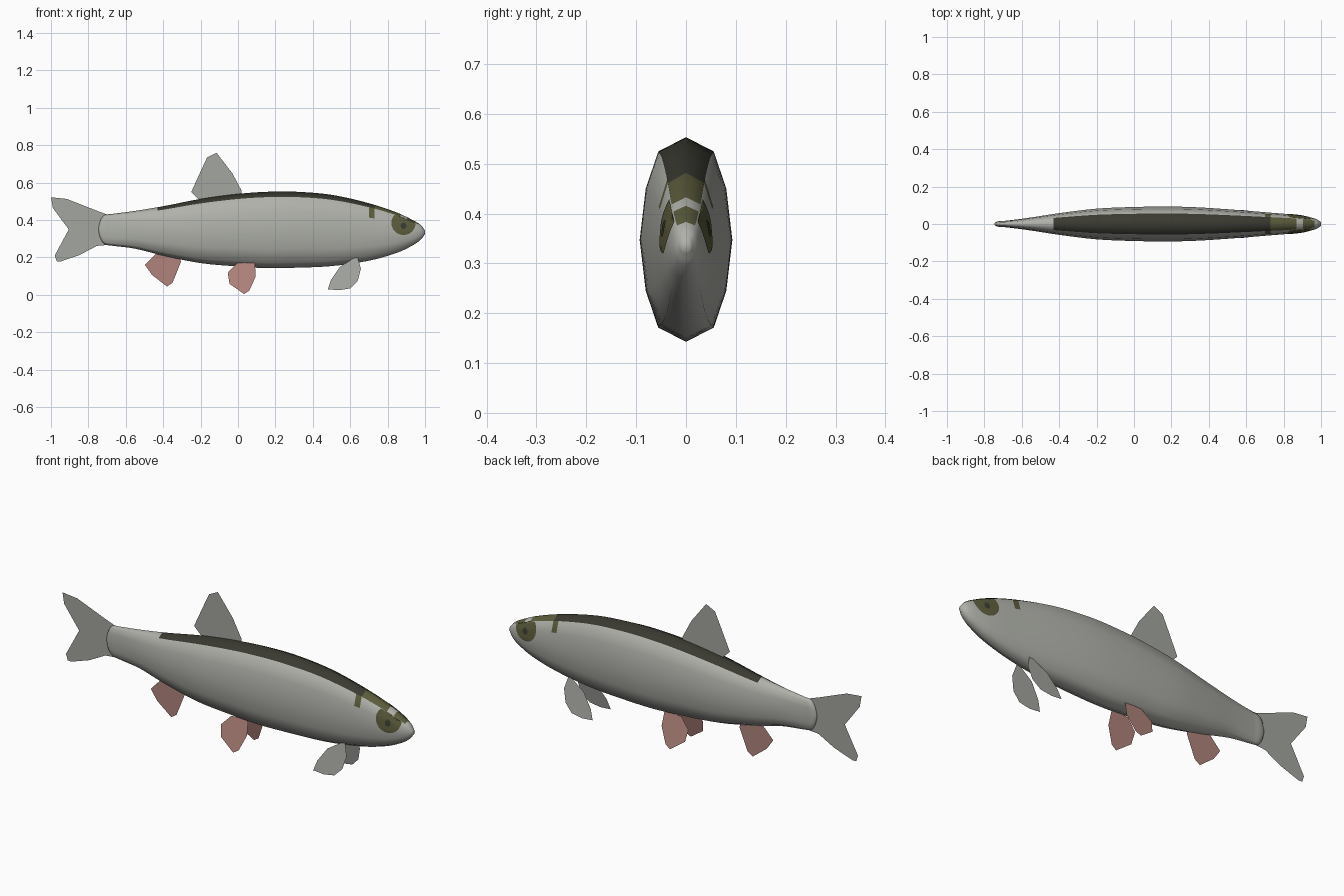
import bpy, bmesh, math

if "Cube" in bpy.data.objects:
    bpy.data.objects.remove(bpy.data.objects["Cube"])

def material(name, rgb):
    m = bpy.data.materials.new(name)
    m.diffuse_color = (*rgb, 1)
    m.use_nodes = True
    m.node_tree.nodes["Principled BSDF"].inputs["Base Color"].default_value = m.diffuse_color
    return m

SILVER = material("silver grey", (0.43, 0.44, 0.40))
DARK = material("dark back", (0.042, 0.042, 0.031))
OLIVE = material("olive head", (0.105, 0.105, 0.045))
PINK = material("pink fin", (0.44, 0.23, 0.20))
FIN = material("grey fin", (0.37, 0.38, 0.35))
PUPIL = material("dark pupil", (0.04, 0.045, 0.03))

def make_object(name, verts, faces, mats, smooth=False):
    me = bpy.data.meshes.new(name)
    me.from_pydata(verts, [], faces)
    for m in mats:
        me.materials.append(m)
    for p in me.polygons:
        p.use_smooth = smooth
    ob = bpy.data.objects.new(name, me)
    bpy.context.collection.objects.link(ob)
    return ob

# Body stations: x, top z, bottom z, half width
STATIONS = [
    (-0.745, 0.365, 0.335, 0.006), (-0.735, 0.400, 0.300, 0.012),
    (-0.715, 0.426, 0.272, 0.016), (-0.68, 0.432, 0.264, 0.018),
    (-0.55, 0.449, 0.247, 0.035), (-0.40, 0.474, 0.210, 0.058),
    (-0.20, 0.513, 0.170, 0.082), (0.0, 0.540, 0.152, 0.091),
    (0.15, 0.551, 0.143, 0.093), (0.30, 0.552, 0.145, 0.091),
    (0.50, 0.535, 0.154, 0.079), (0.70, 0.490, 0.183, 0.063),
    (0.85, 0.440, 0.225, 0.050), (0.94, 0.397, 0.268, 0.036),
    (0.98, 0.371, 0.298, 0.024), (1.0, 0.345, 0.325, 0.010)]

# Twelve-sided cross-section, right half from top to bottom
HALF = [(0, 1), (0.6, 0.86), (0.87, 0.5), (1, 0),
        (0.87, -0.5), (0.6, -0.86), (0, -1)]
RING = HALF + [(-y, z) for y, z in HALF[-2:0:-1]]

def section(x):
    """Smoothly interpolated (top, bottom, half width) at x."""
    i = 0
    while i < len(STATIONS) - 2 and x > STATIONS[i + 1][0]:
        i += 1
    b, c = STATIONS[i], STATIONS[i + 1]
    a, d = STATIONS[max(i - 1, 0)], STATIONS[min(i + 2, len(STATIONS) - 1)]
    span = c[0] - b[0]
    t = (x - b[0]) / span
    out = []
    for k in (1, 2, 3):
        m0 = (c[k] - a[k]) / (c[0] - a[0]) * span
        m1 = (d[k] - b[k]) / (d[0] - b[0]) * span
        out.append((2*t**3 - 3*t*t + 1) * b[k] + (t**3 - 2*t*t + t) * m0
                   + (3*t*t - 2*t**3) * c[k] + (t**3 - t*t) * m1)
    return out

def side_y(x, z):
    """Half width of the body surface at x, z."""
    top, bot, w = section(x)
    t = (z - (top + bot) / 2) / ((top - bot) / 2)
    t = max(-1, min(1, t))
    for (y0, z0), (y1, z1) in zip(HALF, HALF[1:]):
        if t >= z1:
            return w * (y0 + (y1 - y0) * (z0 - t) / (z0 - z1))
    return 0

# Body with dark back and olive crown on the upper facets
xs = [STATIONS[0][0]]
for s, e in zip(STATIONS, STATIONS[1:]):
    xs += [s[0] + (e[0] - s[0]) * k / 5 for k in range(1, 6)]
verts, faces = [], []
n = len(RING)
for x in xs:
    top, bot, w = section(x)
    mid, h = (top + bot) / 2, (top - bot) / 2
    verts += [(x, y * w, mid + z * h) for y, z in RING]
for i in range(len(xs) - 1):
    for j in range(n):
        k = (j + 1) % n
        faces.append((i*n + j, i*n + k, (i+1)*n + k, (i+1)*n + j))
faces.append(tuple(range(n)))
faces.append(tuple(reversed(range((len(xs) - 1) * n, len(xs) * n))))
body = make_object("body", verts, faces, [SILVER, DARK, OLIVE], True)
for p in body.data.polygons[:-2]:
    x = p.center.x
    if p.index % n in (0, n - 1):
        if -0.42 < x < 0.73:
            p.material_index = 1
        elif 0.73 < x < 0.865 or 0.90 < x < 0.965:
            p.material_index = 2
    elif p.index % n in (1, n - 2) and 0.69 < x < 0.745:
        p.material_index = 2
bm = bmesh.new()
bm.from_mesh(body.data)
bmesh.ops.recalc_face_normals(bm, faces=bm.faces)
bm.to_mesh(body.data)
bm.free()

# Eye patches and pupils: thin discs lying on the head surface
def surface_disc(name, cx, cz, rx, rz, lift, mat):
    rings, seg = 6, 24
    for side, label in ((-1, "right"), (1, "left")):
        pts = [(cx, cz)]
        for r in range(1, rings + 1):
            for s in range(seg):
                a = 2 * math.pi * s / seg
                pts.append((cx + rx * r / rings * math.cos(a),
                            cz + rz * r / rings * math.sin(a)))
        vs = []
        for x, z in pts:
            top, bot, w = section(x)
            z = min(z, (top + bot) / 2 + 0.86 * (top - bot) / 2)
            vs.append((x, side * (side_y(x, z) + lift), z))
        fs = [(0, 1 + s, 1 + (s + 1) % seg) for s in range(seg)]
        for r in range(rings - 1):
            o = 1 + r * seg
            for s in range(seg):
                t = (s + 1) % seg
                fs.append((o + s, o + seg + s, o + seg + t, o + t))
        if side > 0:
            fs = [f[::-1] for f in fs]
        make_object(name + "_" + label, vs, fs, [mat], True)

surface_disc("eye_patch", 0.885, 0.385, 0.065, 0.065, 0.003, OLIVE)
surface_disc("pupil", 0.885, 0.37, 0.015, 0.017, 0.0055, PUPIL)

# Fins: flat single sheets, paired ones leaning slightly outwards
def fin(name, outline, mat, y_top=0.0, y_low=0.0):
    hi, lo = max(p[1] for p in outline), min(p[1] for p in outline)
    vs = [(x, y_top + (y_low - y_top) * (hi - z) / (hi - lo), z)
          for x, z in outline]
    make_object(name, vs, [tuple(range(len(vs)))], [mat])

fin("dorsal_fin", [(-0.25, 0.55), (-0.20, 0.66), (-0.165, 0.735), (-0.115, 0.76),
    (-0.03, 0.65), (0.02, 0.555), (0.02, 0.52), (-0.2, 0.50)], FIN)
fin("tail_fin", [(-0.70, 0.43), (-0.755, 0.45), (-0.915, 0.513), (-1.0, 0.522),
    (-0.99, 0.465), (-0.905, 0.35), (-0.98, 0.21), (-0.97, 0.18), (-0.95, 0.178),
    (-0.845, 0.214), (-0.755, 0.262), (-0.70, 0.267)], FIN)
fin("anal_fin", [(-0.43, 0.23), (-0.497, 0.16), (-0.46, 0.107), (-0.38, 0.045),
    (-0.35, 0.065), (-0.305, 0.176), (-0.31, 0.205)], PINK)
for side, label in ((-1, "right"), (1, "left")):
    fin("pelvic_fin_" + label, [(-0.005, 0.17), (-0.055, 0.118), (-0.045, 0.059),
        (0.032, 0.005), (0.06, 0.022), (0.095, 0.10), (0.09, 0.175)],
        PINK, side * 0.045, side * 0.085)
    fin("pectoral_fin_" + label, [(0.615, 0.195), (0.545, 0.15), (0.497, 0.08),
        (0.48, 0.03), (0.54, 0.025), (0.60, 0.035), (0.64, 0.075), (0.657, 0.14),
        (0.64, 0.20)], FIN, side * 0.043, side * 0.075)
